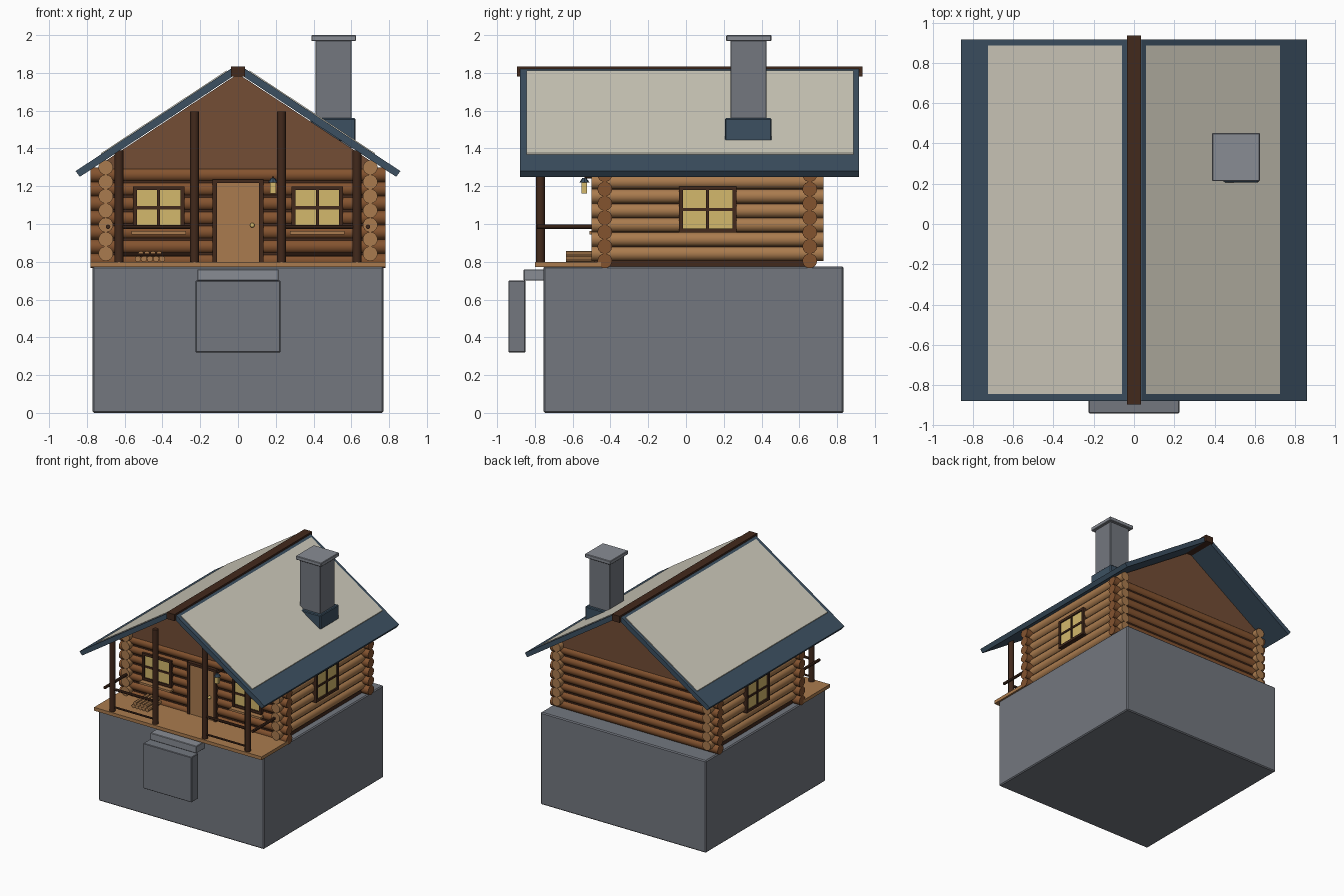
import bpy, bmesh, math
from mathutils import Vector

if "Cube" in bpy.data.objects:
    bpy.data.objects.remove(bpy.data.objects["Cube"], do_unlink=True)


def material(name, hex_code):
    """Flat colour from an sRGB hex code, stored linear."""
    rgb = [int(hex_code[i:i + 2], 16) / 255 for i in (0, 2, 4)]
    col = [c / 12.92 if c < 0.04 else ((c + 0.055) / 1.055) ** 2.4 for c in rgb] + [1]
    m = bpy.data.materials.new(name)
    m.use_nodes = True
    m.diffuse_color = col
    m.node_tree.nodes["Principled BSDF"].inputs["Base Color"].default_value = col
    return m


STONE = material("stone grey", "73777F")
PALE = material("pale stone", "888C94")
SLATE = material("slate blue", "3C5061")
CREAM = material("roof cream", "CFCBBC")
TAN = material("honey wood", "AA7B4E")
LOG = material("log brown", "84532F")
GABLE = material("gable brown", "734D35")
DARK = material("dark timber", "42291C")
GOLD = material("warm window", "D4B96C")


def finish(name, bm, mat, smooth=False):
    bmesh.ops.recalc_face_normals(bm, faces=bm.faces)
    me = bpy.data.meshes.new(name)
    bm.to_mesh(me)
    bm.free()
    me.materials.append(mat)
    ob = bpy.data.objects.new(name, me)
    bpy.context.collection.objects.link(ob)
    if smooth:
        bpy.ops.object.select_all(action='DESELECT')
        ob.select_set(True)
        bpy.context.view_layer.objects.active = ob
        bpy.ops.object.shade_smooth_by_angle(angle=math.radians(40))
    return ob


def add_box(bm, x, y, z):
    vs = bmesh.ops.create_cube(bm, size=1)["verts"]
    for v in vs:
        v.co = [a + (b - a) * (c + 0.5) for (a, b), c in zip((x, y, z), v.co)]


def box(name, x, y, z, mat, bevel=0):
    bm = bmesh.new()
    add_box(bm, x, y, z)
    ob = finish(name, bm, mat)
    if bevel:
        mod = ob.modifiers.new("bevel", 'BEVEL')
        mod.width = bevel
        mod.segments = 1
    return ob


def add_rod(bm, a, b, r, sides=14):
    a, b = Vector(a), Vector(b)
    vs = bmesh.ops.create_cone(bm, cap_ends=True, segments=sides, radius1=r,
                               radius2=r, depth=(b - a).length)["verts"]
    rot = Vector((0, 0, 1)).rotation_difference(b - a).to_matrix()
    for v in vs:
        v.co = rot @ v.co + (a + b) / 2


def rods(name, ends, r, mat, sides=14):
    bm = bmesh.new()
    for a, b in ends:
        add_rod(bm, a, b, r, sides)
    return finish(name, bm, mat, True)


def prism(name, pts, y0, y1, mat):
    """Extrude an x-z outline along y."""
    bm = bmesh.new()
    f = bm.faces.new([bm.verts.new((x, y0, z)) for x, z in pts])
    new = bmesh.ops.extrude_face_region(bm, geom=[f])["geom"]
    bmesh.ops.translate(bm, vec=(0, y1 - y0, 0),
                        verts=[g for g in new if isinstance(g, bmesh.types.BMVert)])
    return finish(name, bm, mat)


# Foundation, steps and deck
box("foundation", (-.77, .77), (-.755, .835), (0, .775), STONE, .008)
box("upper_step", (-.215, .215), (-.86, -.75), (.70, .76), PALE, .004)
box("lower_step", (-.225, .225), (-.94, -.85), (.32, .70), STONE, .004)
box("porch_deck", (-.78, .78), (-.80, -.45), (.772, .80), TAN)

# Log walls, with crossing ends at the corners, over a dark core
FRONT, BACK, SIDE, R, STEP = -.43, .655, .70, .039, .076
rows = range(7)
for name, y in (("front_logs", FRONT), ("back_logs", BACK)):
    rods(name, [((-.78, y, .805 + STEP * k), (.78, y, .805 + STEP * k)) for k in rows], R, LOG)
for name, x in (("left_logs", SIDE), ("right_logs", -SIDE)):
    rods(name, [((x, -.50, .843 + STEP * k), (x, .728, .843 + STEP * k)) for k in rows], R, TAN)
box("log_seams", (-SIDE - .014, SIDE + .014), (FRONT - .022, BACK + .022), (.776, 1.29), DARK)

# Gables
gable = [(-.70, 1.285), (.70, 1.285), (.70, 1.335), (0, 1.795), (-.70, 1.335)]
prism("front_gable", gable, FRONT - .025, FRONT + .02, GABLE)
prism("back_gable", gable, BACK - .02, BACK + .025, GABLE)

# Roof slopes with cream covering
SLOPE = .54 / .82


def roof_z(x):
    return 1.82 - (x - .04) * SLOPE


for side, s in (("left", 1), ("right", -1)):
    slab = [(0, 1.82), (.04, 1.82), (.86, roof_z(.86)), (.837, 1.25), (0, 1.80)]
    prism(side + "_roof", [(s * x, z) for x, z in slab], -.878, .915, SLATE)
    plate = [(.06, roof_z(.06) - .004), (.06, roof_z(.06) + .006),
             (.725, roof_z(.725) + .006), (.725, roof_z(.725) - .004)]
    prism(side + "_roof_covering", [(s * x, z) for x, z in plate], -.845, .887, CREAM)
box("ridge_beam", (-.036, .036), (-.896, .935), (1.78, 1.835), DARK)

# Chimney
box("chimney_stack", (.41, .602), (.235, .427), (1.40, 1.975), STONE, .004)
box("chimney_cap", (.388, .625), (.213, .452), (1.968, 2.0), PALE, .004)
box("chimney_flashing", (.385, .622), (.207, .453), (1.44, 1.56), SLATE, .006)

# Porch posts and rails
POST_Y = -.77
posts = [(s * x, top) for s in (-1, 1) for x, top in ((.23, 1.595), (.63, 1.39))]
rods("porch_posts", [((x, POST_Y, .79), (x, POST_Y, t)) for x, t in posts], .024, DARK, 10)
rods("porch_side_rails", [((s * .688, -.79, .985), (s * .688, -.48, .985)) for s in (-1, 1)],
     .012, DARK, 8)
for name, z, r in (("porch_top_rails", .985, .011), ("porch_low_rails", .835, .008)):
    rods(name, [((s * .23, POST_Y, z), (s * .63, POST_Y, z)) for s in (-1, 1)], r, DARK, 8)


# Windows: u runs along the wall, d is the outward distance
def window(name, centre, half, z0, z1, place):
    def part(bm, u0, u1, d0, d1, a, b):
        x, y = place((u0, u1), (d0, d1))
        add_box(bm, sorted(x), sorted(y), (a, b))
    u0, u1, w, zc = centre - half, centre + half, .018, (z0 + z1) / 2
    bm = bmesh.new()
    part(bm, u0, u1, 0, .042, z0, z1)
    finish(name + "_glass", bm, GOLD)
    bm = bmesh.new()
    for a, b in ((u0 - .002, u0 + w), (u1 - w, u1 + .002)):
        part(bm, a, b, 0, .055, z0 - .002, z1 + .002)
    for a, b in ((z0 - .002, z0 + w), (z1 - w, z1 + .002)):
        part(bm, u0, u1, 0, .054, a, b)
    part(bm, centre - .008, centre + .008, 0, .050, z0, z1)
    part(bm, u0, u1, 0, .049, zc - .008, zc + .008)
    finish(name + "_frame", bm, DARK)


def on_front(u, d):
    return u, [FRONT - v for v in d]


for side, s in (("left", 1), ("right", -1)):
    window(side + "_front_window", s * .42, .134, .975, 1.197, on_front)
    window(side + "_side_window", .115, .15, .957, 1.197,
           lambda u, d, s=s: ([s * (SIDE + v) for v in d], u))
    x = s * .42
    box(side + "_window_sill", (x - .145, x + .145), (-.51, FRONT), (.945, .962), TAN)

# Door
box("door", (-.112, .112), (-.478, FRONT), (.80, 1.217), TAN)
bm = bmesh.new()
for s in (-1, 1):
    add_box(bm, sorted((s * .112, s * .134)), (-.487, FRONT), (.80, 1.236))
add_box(bm, (-.112, .112), (-.487, FRONT), (1.216, 1.236))
finish("door_frame", bm, DARK)
bm = bmesh.new()
bmesh.ops.create_uvsphere(bm, u_segments=10, v_segments=6, radius=.013)
bmesh.ops.translate(bm, verts=bm.verts, vec=(.076, -.488, .993))
finish("door_knob", bm, GOLD, True)

# Hanging lantern by the door
box("lantern_glass", (.17, .20), (-.553, -.523), (1.162, 1.222), GOLD)
bm = bmesh.new()
bmesh.ops.create_cone(bm, cap_ends=True, segments=8, radius1=.027, radius2=.010, depth=.024)
bmesh.ops.translate(bm, verts=bm.verts, vec=(.185, -.538, 1.232))
finish("lantern_cap", bm, SLATE)
rods("lantern_arm", [((.185, -.538, 1.246), (.185, FRONT, 1.246))], .006, DARK, 8)

# Firewood stack
stack = [(-.53 + .032 * i + .016 * row, .815 + .026 * row) for row in (0, 1) for i in range(5 - row)]
rods("firewood", [((x, -.635, z), (x, -.46, z)) for x, z in stack], .016, TAN, 8)
